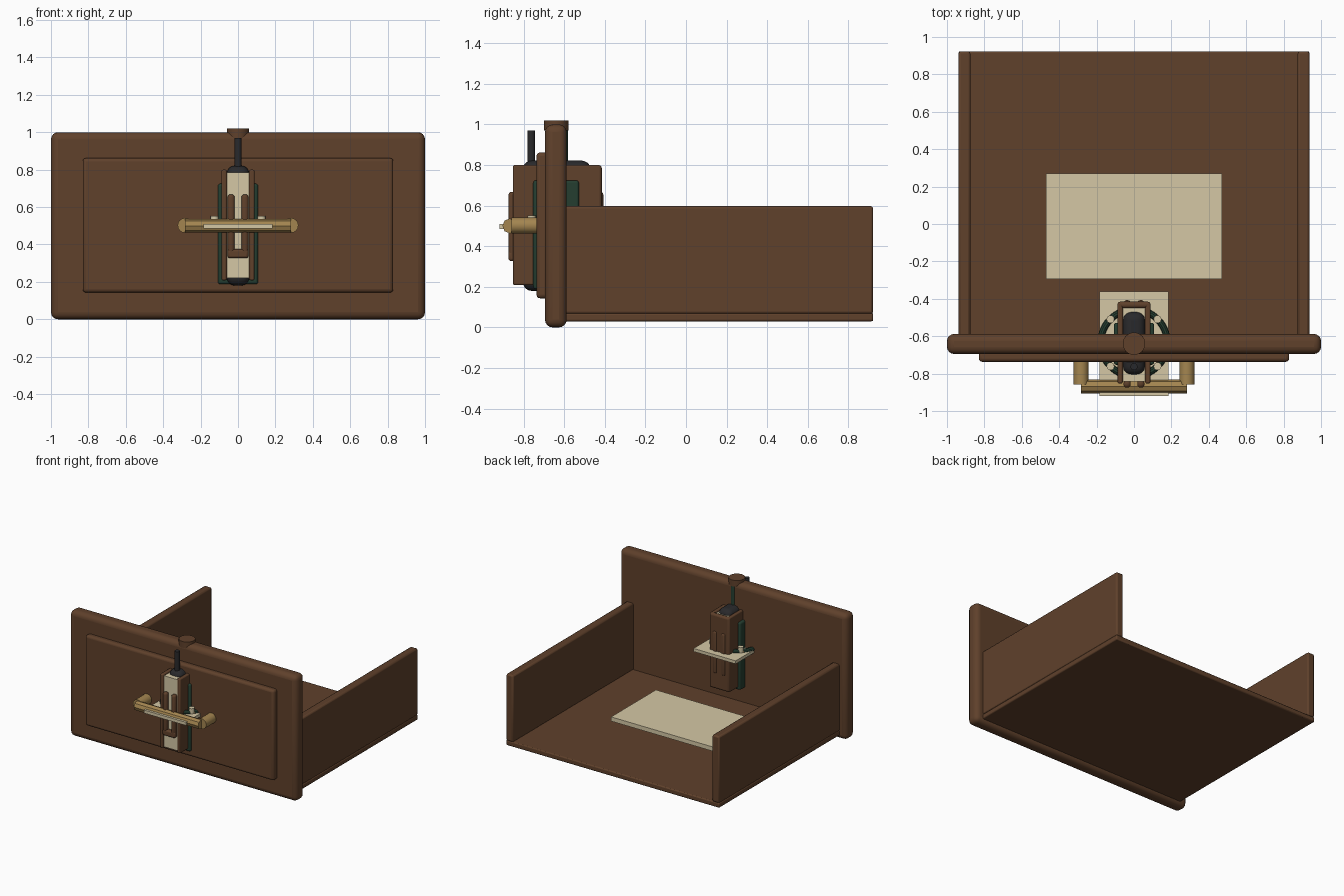
import bpy, math
from mathutils import Matrix

if "Cube" in bpy.data.objects:
    bpy.data.objects.remove(bpy.data.objects["Cube"])

def mat(name, r, g, b):
    m = bpy.data.materials.new(name)
    m.diffuse_color = (r, g, b, 1)
    m.use_nodes = True
    m.node_tree.nodes["Principled BSDF"].inputs["Base Color"].default_value = m.diffuse_color
    return m

WOOD = mat("walnut brown", 0.115, 0.052, 0.024)
CREAM = mat("paper cream", 0.66, 0.575, 0.375)
BRASS = mat("aged brass", 0.37, 0.235, 0.08)
GREEN = mat("dark green", 0.018, 0.048, 0.030)
DARK = mat("charcoal", 0.022, 0.022, 0.024)

def finish(ob, name, m, bevel=0, seg=3):
    ob.name = name
    ob.data.materials.append(m)
    if bevel:
        b = ob.modifiers.new("bevel", 'BEVEL')
        b.width, b.segments = bevel, seg
        b.limit_method = 'ANGLE'
    bpy.ops.object.shade_smooth_by_angle(angle=math.radians(35))
    return ob

def box(name, x, y, z, m, bevel=0, seg=3):
    bpy.ops.mesh.primitive_cube_add(size=1)
    ob = bpy.context.object
    ob.data.transform(Matrix.Translation([(a + b) / 2 for a, b in (x, y, z)]) @
                      Matrix.Diagonal([b - a for a, b in (x, y, z)] + [1]))
    return finish(ob, name, m, bevel, seg)

def rod(name, centre, r, length, m, axis='Z', n=24):
    bpy.ops.mesh.primitive_cylinder_add(vertices=n, radius=r, depth=length)
    ob = bpy.context.object
    rot = {'Z': Matrix(), 'X': Matrix.Rotation(math.pi / 2, 4, 'Y'),
           'Y': Matrix.Rotation(math.pi / 2, 4, 'X')}[axis]
    ob.data.transform(Matrix.Translation(centre) @ rot)
    return finish(ob, name, m)

# Drawer box, open at the back
box("front_panel", (-1, 1), (-0.695, -0.588), (0, 1), WOOD, 0.038, 4)
box("raised_panel", (-0.83, 0.83), (-0.737, -0.68), (0.143, 0.862), WOOD, 0.018)
box("drawer_floor", (-0.938, 0.938), (-0.60, 0.923), (0.03, 0.07), WOOD, 0.008, 2)
box("floor_paper", (-0.47, 0.47), (-0.293, 0.27), (0.096, 0.13), CREAM)
for s, side in ((-1, "left"), (1, "right")):
    box(side + "_wall", sorted((s * 0.875, s * 0.938)), (-0.60, 0.923), (0.066, 0.597), WOOD, 0.012, 2)

# Brass pull: faceted bar between two posts
rod("pull_bar", (0, -0.868, 0.5), 0.037, 0.565, BRASS, 'X', n=8)
for s, side in ((-1, "left"), (1, "right")):
    rod(side + "_pull_post", (s * 0.283, -0.784, 0.502), 0.04, 0.15, BRASS, 'Y', n=16)

# Central mechanism running through the panel
box("green_housing", (-0.108, 0.108), (-0.753, -0.528), (0.188, 0.725), GREEN, 0.013)
box("cream_core", (-0.06, 0.06), (-0.842, -0.44), (0.22, 0.785), CREAM)
box("dark_capsule", (-0.06, 0.06), (-0.805, -0.47), (0.18, 0.822), DARK, 0.045, 5)
box("back_plate", (-0.088, 0.088), (-0.45, -0.415), (0.208, 0.80), WOOD, 0.015)
for s, side in ((-1, "left"), (1, "right")):
    box(side + "_side_plate", sorted((s * 0.06, s * 0.088)), (-0.853, -0.42), (0.208, 0.80), WOOD, 0.008, 2)
    # Raised uprights on both faces
    for y, face in ((-0.853, "front"), (-0.425, "back")):
        box(f"{side}_{face}_upright", sorted((s * 0.018, s * 0.056)), (y - 0.022, y + 0.018),
            (0.33, 0.668), WOOD, 0.016)
box("upright_foot", (-0.056, 0.056), (-0.875, -0.835), (0.327, 0.375), WOOD, 0.012)

# Rods and top knob
rod("front_rod", (0, -0.763, 0.875), 0.019, 0.19, DARK)
rod("back_rod", (0, -0.601, 0.87), 0.02, 0.24, GREEN)
rod("top_knob", (0, -0.64, 0.995), 0.06, 0.05, WOOD, n=32)

# Label plate and the index ring around the mechanism
box("label_plate", (-0.185, 0.185), (-0.92, -0.36), (0.485, 0.51), CREAM)
bpy.ops.mesh.primitive_torus_add(major_segments=64, minor_segments=10, major_radius=0.178,
                                 minor_radius=0.018, location=(0, -0.635, 0.513))
ring = finish(bpy.context.object, "index_ring", GREEN)
ring.data.materials.append(BRASS)
for i, p in enumerate(ring.data.polygons):
    a = int((math.atan2(p.center.y, p.center.x) % (2 * math.pi)) / (2 * math.pi) * 64) % 8
    p.material_index = 1 if a == 0 else 0
# Cream studs on the diagonals of the ring
for i in range(4):
    a = math.pi / 4 + i * math.pi / 2
    rod(f"ring_stud_{i + 1}", (0.178 * math.cos(a), -0.635 + 0.178 * math.sin(a), 0.53),
        0.021, 0.042, CREAM, n=12)
